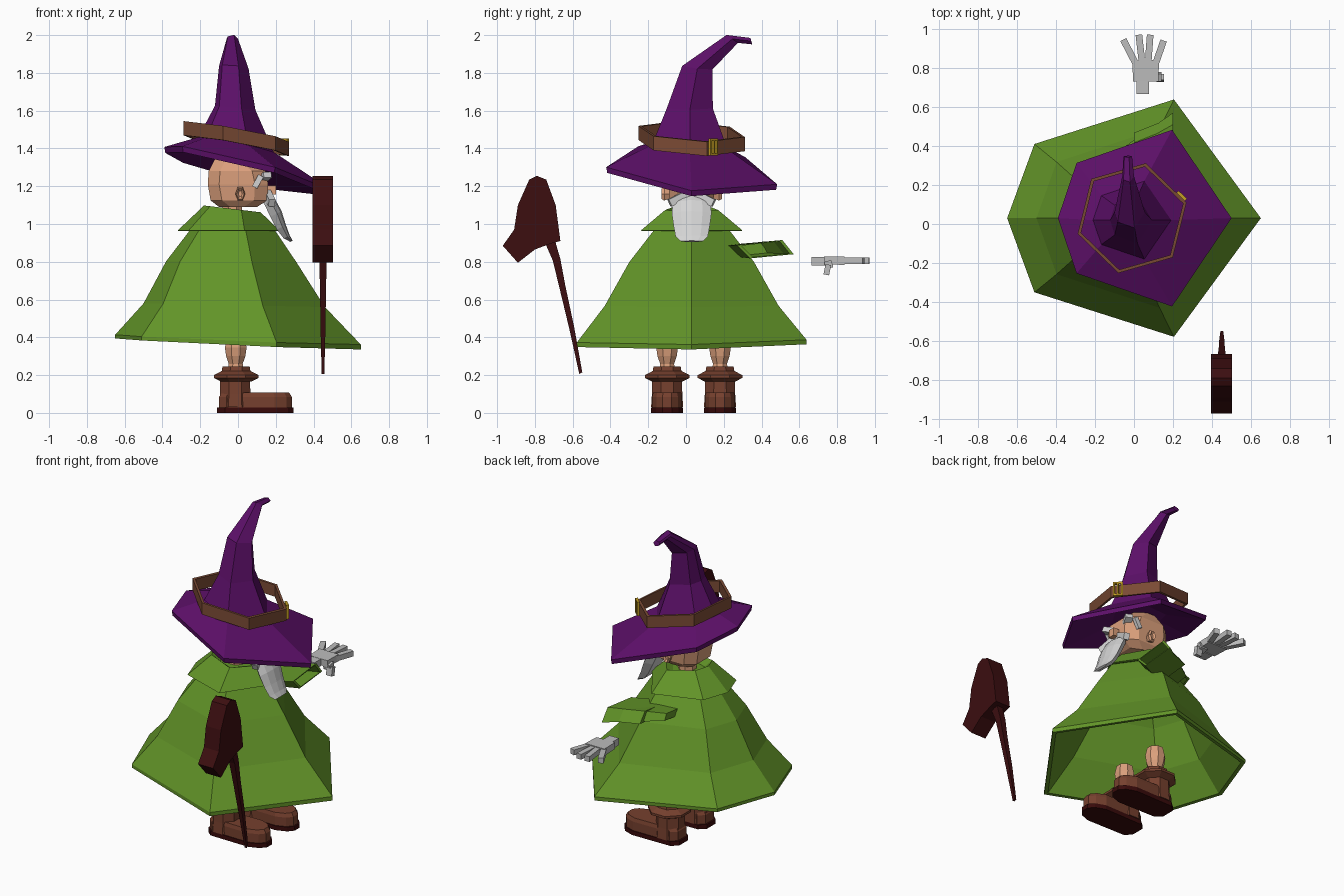
import bpy, bmesh, math
from mathutils import Vector, Euler

if "Cube" in bpy.data.objects:
    bpy.data.objects.remove(bpy.data.objects["Cube"])


def mat(name, r, g, b):
    m = bpy.data.materials.new(name)
    m.diffuse_color = [(((c / 255) + 0.055) / 1.055) ** 2.4 for c in (r, g, b)] + [1]
    m.use_nodes = True
    m.node_tree.nodes["Principled BSDF"].inputs["Base Color"].default_value = m.diffuse_color
    return m


GREEN = mat("robe_green", 98, 148, 40)
PURPLE = mat("hat_purple", 92, 15, 104)
BAND = mat("band_brown", 122, 74, 52)
BOOT = mat("boot_brown", 118, 64, 46)
SOLE = mat("sole_dark", 56, 10, 10)
WOOD = mat("staff_wood", 60, 14, 16)
SKIN = mat("skin", 220, 160, 124)
GREY = mat("hair_grey", 212, 212, 212)
GLOVE = mat("hand_grey", 188, 188, 188)
GOLD = mat("buckle_gold", 196, 158, 36)


def finish(name, bm, material):
    bmesh.ops.recalc_face_normals(bm, faces=bm.faces)
    me = bpy.data.meshes.new(name)
    bm.to_mesh(me)
    bm.free()
    me.materials.append(material)
    ob = bpy.data.objects.new(name, me)
    bpy.context.collection.objects.link(ob)
    return ob


def loft(name, rings, material, caps=True, loop=False):
    """Skin a list of rings having equal point counts."""
    bm = bmesh.new()
    vs = [[bm.verts.new(p) for p in r] for r in rings]
    n = len(vs[0])
    pairs = list(zip(vs, vs[1:])) + ([(vs[-1], vs[0])] if loop else [])
    for a, b in pairs:
        for i in range(n):
            j = (i + 1) % n
            bm.faces.new((a[i], a[j], b[j], b[i]))
    if caps and not loop:
        bm.faces.new(vs[0])
        bm.faces.new(vs[-1])
    return finish(name, bm, material)


def box(name, c, size, material, rot=(0, 0, 0), taper=1.0):
    """Box whose +y end is scaled by taper."""
    R = Euler(rot).to_matrix()
    rings = []
    for sy, k in ((-1, 1), (1, taper)):
        rings.append([Vector(c) + R @ Vector((sx * size[0] / 2 * k, sy * size[1] / 2, sz * size[2] / 2 * k))
                      for sx, sz in ((-1, -1), (1, -1), (1, 1), (-1, 1))])
    return loft(name, rings, material)


HEX = [(1, 0), (.315, 1), (-.785, .625), (-1, 0), (-.785, -.625), (.315, -1)]


def hexring(cx, cy, z, rx, ry, kx=0, ky=0):
    """Irregular six-sided ring, tilted by the slopes kx, ky."""
    return [(cx + x * rx, cy + y * ry, z + kx * x * rx + ky * y * ry) for x, y in HEX]


def lathe(name, c, prof, material, n=8):
    return loft(name, [[(c[0] + r * math.cos(math.tau * (i + .5) / n),
                         c[1] + r * math.sin(math.tau * (i + .5) / n), z) for i in range(n)]
                       for r, z in prof], material)


def extrude_x(name, prof, x0, x1, material):
    return loft(name, [[(x, y, z) for y, z in prof] for x in (x0, x1)], material)


# Robe: hollow bell with a thin hem
robe = [(0, .03, .365, .65, .608, -.045, .012), (0, .03, .388, .65, .608, -.04, .012),
        (-.02, .03, .57, .48, .46, -.02, 0), (-.035, .03, .80, .345, .33, -.01, 0),
        (-.03, .03, .96, .23, .205), (-.04, .03, 1.05, .13, .13)]
inner = [(cx, cy, z - .01, rx - .025, ry - .025, *k) for cx, cy, z, rx, ry, *k in robe[2:]]
inner = [(0, .03, .366, .625, .583, -.045, .012)] + inner
loft("robe", [hexring(*r) for r in inner[::-1] + robe], GREEN)

# Collar
loft("collar", [hexring(*r) for r in (
    (-.05, .03, 1.0, .17, .17), (-.05, .03, .962, .255, .255),
    (-.05, .03, .965, .27, .27), (-.03, .03, 1.08, .15, .14, -.12), (-.03, .03, 1.05, .10, .10))], GREEN)

# Sleeve with an open mouth
root = [(-.12, .12, .88), (-.10, .34, .89), (-.10, .36, .85), (-.12, .17, .84)]
mouth = [(.2, .27, .888), (.2, .51, .915), (.2, .57, .84), (.2, .34, .818)]
mid = sum((Vector(p) for p in mouth), Vector()) / 4
lip = [mid + (Vector(p) - mid) * .85 for p in mouth]
deep = [Vector(p) + Vector((-.2, -.08, 0)) for p in lip]
loft("sleeve", [root, mouth, lip, deep], GREEN)

# Hand: wrist, palm, fanned fingers, thumb
box("wrist", (.045, .70, .803), (.065, .07, .045), GLOVE)
box("palm", (.06, .785, .806), (.13, .11, .042), GLOVE, taper=1.05)
for i, (x, tx, ty) in enumerate(((.01, -.055, .945), (.042, .025, .97), (.072, .083, .97), (.11, .152, .94))):
    a, b = Vector((x, .82, .806)), Vector((tx, ty, .806))
    box(f"finger_{i}", (a + b) / 2, (.034, (b - a).length, .034), GLOVE,
        (0, 0, -math.atan2(tx - x, ty - .82)))
box("thumb_base", (.115, .755, .785), (.05, .04, .04), GLOVE, (.3, 0, 0))
box("thumb", (.135, .748, .758), (.04, .03, .055), GLOVE, (-.2, 0, 0))

# Hat: concave underside, brim, bent cone
loft("hat", [hexring(*r) for r in (
    (0, .03, 1.36, .17, .17, -.2, -.08),
    (.055, .03, 1.262, .44, .447, -.26, -.10), (.055, .03, 1.292, .445, .4525, -.26, -.10),
    (-.01, .02, 1.42, .20, .20, -.2, -.06), (-.015, .02, 1.615, .107, .122, -.1, 0),
    (-.022, .06, 1.83, .078, .08, -.1, -.12), (-.03, .245, 1.98, .03, .03, 0, -.7),
    (-.032, .346, 1.968, .022, .0045, 0, -3.8))], PURPLE)

# Hat band: loose hexagonal hoop
def hoop(r, dz):
    pts = []
    for i in range(6):
        a = math.radians(16 + 60 * i)
        x, y = r * math.cos(a), r * math.sin(a)
        pts.append((x - .01, y + .03, 1.415 - .18 * x - .06 * y + dz))
    return pts
loft("hat_band", [hoop(.29, 0), hoop(.29, .075), hoop(.272, .075), hoop(.272, 0)], BAND, loop=True)

# Buckle frame on the band
ctr, turn = Vector((.243, .143, 1.408)), Euler((0, 0, math.radians(46)))
for nm, (u, v), (w, h) in (("left", (-.024, 0), (.011, .09)), ("right", (.024, 0), (.011, .09)),
                           ("top", (0, .040), (.058, .011)), ("bottom", (0, -.040), (.058, .011)),
                           ("prong", (0, 0), (.009, .08))):
    box("buckle_" + nm, ctr + turn.to_matrix() @ Vector((.002, u, v)), (.016, w, h), GOLD, turn)

# Head: faceted block, neck, ears, nose
def headring(z, x0, x1, w):
    return [(x1, .03 - w * .6, z), (x1, .03 + w * .6, z), (x1 - .07, .03 + w, z), (x0 + .06, .03 + w, z),
            (x0, .03 + w * .6, z), (x0, .03 - w * .6, z), (x0 + .06, .03 - w, z), (x1 - .07, .03 - w, z)]
loft("head", [headring(1.09, -.10, .10, .085), headring(1.125, -.145, .155, .115), headring(1.21, -.16, .16, .125),
              headring(1.28, -.155, .145, .125), headring(1.35, -.12, .06, .09)], SKIN)
lathe("neck", (-.03, .03), [(.055, 1.03), (.055, 1.12)], SKIN)
for s, side in ((-1, "right"), (1, "left")):
    loft(f"ear_{side}", [[(.012 + r * math.cos(math.tau * i / 6), .03 + s * d, 1.16 + 1.6 * r * math.sin(math.tau * i / 6))
                          for i in range(6)] for r, d in ((.016, .11), (.026, .145), (.02, .16), (.01, .148))], SKIN)
    # Brows, moustache halves
    box(f"eyebrow_{side}", (.14, .03 + s * .075, 1.245), (.045, .09, .032), GREY, (s * .35, 0, -s * .4))
    box(f"brow_tuft_{side}", (.105, .03 + s * .125, 1.225), (.03, .02, .07), GREY, (0, .5, 0))
    box(f"moustache_{side}", (.165, .03 + s * .06, 1.14), (.035, .13, .04), GREY, (-s * .45, 0, -s * .25), 1.0)
box("nose", (.175, .03, 1.18), (.05, .045, .05), SKIN)

# Beard: curved tapering strip
beard = []
for x, z, w, t in ((.13, 1.15, .06, .02), (.165, 1.11, .10, .028), (.195, 1.05, .105, .03),
                   (.225, .98, .095, .024), (.255, .93, .085, .016), (.282, .908, .06, .006)):
    beard.append([(x + dx * t, .03 + dy * w, z + dx * t * .5) for dx, dy in
                  ((.4, -1), (1, -.55), (1.2, 0), (1, .55), (.4, 1), (-.8, .6), (-.8, -.6))])
loft("beard", beard, GREY)

# Staff: flat heavy head and crooked tapering shaft
extrude_x("staff_head", [(-.79, 1.255), (-.74, 1.235), (-.69, 1.1), (-.665, .91), (-.72, .895), (-.80, .865),
                         (-.89, .795), (-.97, .885), (-.91, .97), (-.89, 1.1), (-.83, 1.235)], .395, .502, WOOD)
shaft = [(-.725, .92, .028, .022), (-.685, .81, .02, .02), (-.655, .67, .016, .016),
         (-.605, .45, .013, .013), (-.557, .21, .008, .007)]
loft("staff_shaft", [[(.45 + sx * w, y + sy * d, z + sy * .004) for sx, sy in ((-1, -1), (1, -1), (1, 1), (-1, 1))]
                     for y, z, d, w in shaft], WOOD)

# Legs and boots
HALF = [(-.11, .045), (-.07, .08), (.2, .084), (.265, .06), (.295, .025)]
FOOT = HALF + [(x, -y) for x, y in HALF[::-1]]
for y0, side in ((-.1, "right"), (.18, "left")):
    def foot(z, k, dx=0):
        return [(.09 + (x - .09) * k + dx, y0 + y * k, z) for x, y in FOOT]
    loft(f"sole_{side}", [foot(0, 1), foot(.028, 1)], SOLE)
    loft(f"boot_foot_{side}", [foot(.028, .95), foot(.085, .95), foot(.108, .88)], BOOT)
    lathe(f"boot_shaft_{side}", (-.015, y0), [(.092, .03), (.087, .10), (.085, .2)], BOOT)
    lathe(f"boot_cuff_{side}", (-.01, y0), [(.085, .165), (.128, .185), (.128, .2), (.082, .222), (.078, .245), (.05, .245)], BOOT)
    lathe(f"leg_{side}", (-.012, y0), [(.05, .2), (.04, .26), (.055, .30), (.062, .345), (.05, .40)], SKIN)
